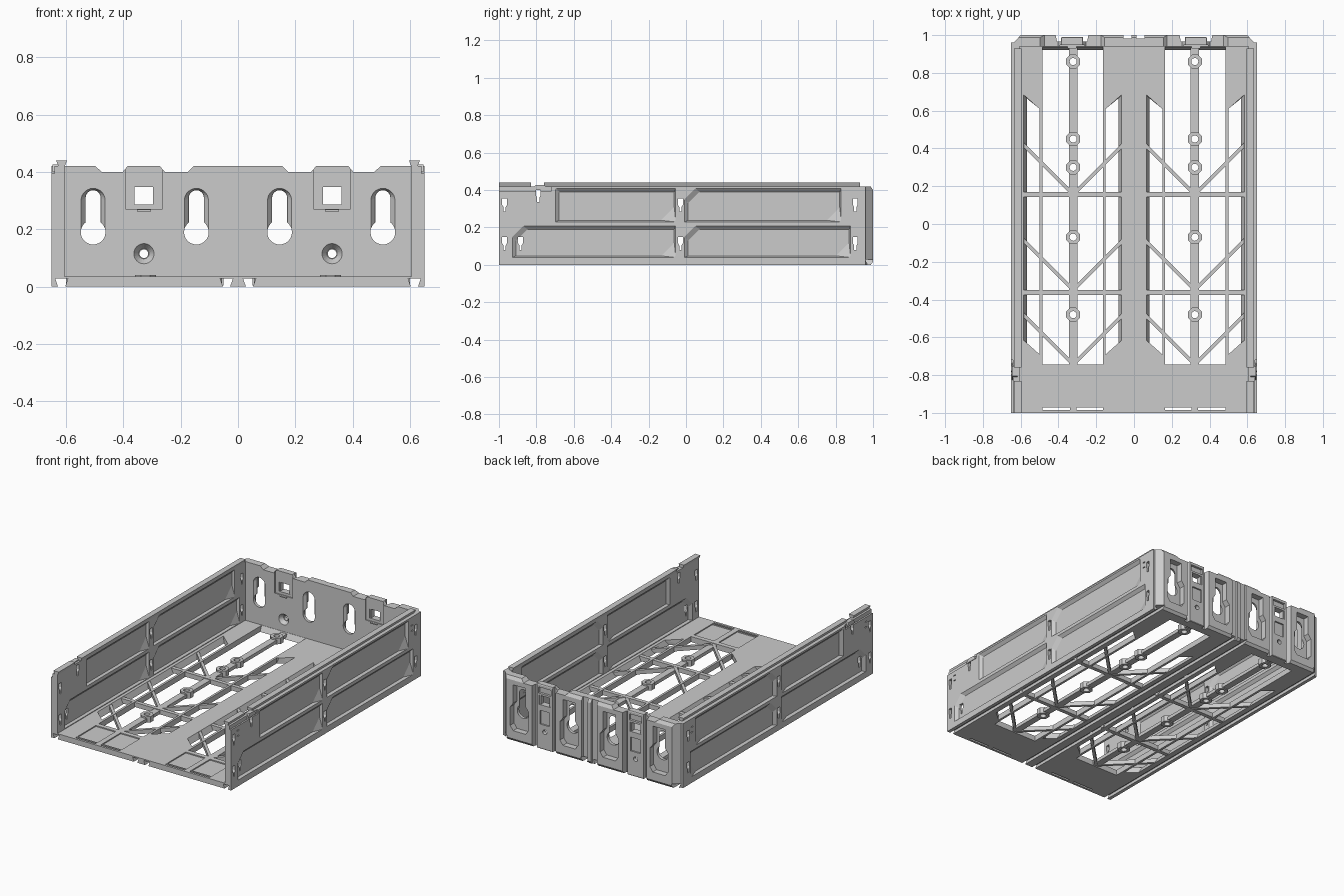
import bpy, bmesh
from math import sin, cos, pi, radians

if "Cube" in bpy.data.objects:
    bpy.data.objects.remove(bpy.data.objects["Cube"])

helpers = []


def prism(name, axis, a, b, pts, pts2=None, s=1, helper=False):
    """Extrude a 2D outline along an axis from a to b; pts2 tapers the far end, s=-1 mirrors x."""
    place = {'x': lambda p, t: (t * s, p[0], p[1]),
             'y': lambda p, t: (p[0] * s, t, p[1]),
             'z': lambda p, t: (p[0] * s, p[1], t)}[axis]
    bm = bmesh.new()
    lo = [bm.verts.new(place(p, a)) for p in pts]
    hi = [bm.verts.new(place(p, b)) for p in (pts2 or pts)]
    bm.faces.new(lo)
    bm.faces.new(hi[::-1])
    n = len(lo)
    for i in range(n):
        bm.faces.new((lo[i], hi[i], hi[(i + 1) % n], lo[(i + 1) % n]))
    bmesh.ops.recalc_face_normals(bm, faces=bm.faces)
    me = bpy.data.meshes.new(name)
    bm.to_mesh(me)
    bm.free()
    ob = bpy.data.objects.new(name, me)
    bpy.context.scene.collection.objects.link(ob)
    if helper:
        ob.hide_render = True
        helpers.append(ob)
    return ob


def cutter(axis, a, b, pts, pts2=None, s=1):
    return prism("cutter", axis, a, b, pts, pts2, s, True)


def cut(ob, cutters):
    for c in cutters:
        m = ob.modifiers.new("cut", 'BOOLEAN')
        m.operation, m.solver, m.object = 'DIFFERENCE', 'EXACT', c
    bpy.context.view_layer.update()
    dg = bpy.context.evaluated_depsgraph_get()
    me = bpy.data.meshes.new_from_object(ob.evaluated_get(dg))
    ob.modifiers.clear()
    ob.data = me


def rect(x0, x1, y0, y1):
    return [(x0, y0), (x1, y0), (x1, y1), (x0, y1)]


def arc(cx, cy, r, a0, a1, n):
    return [(cx + r * cos(radians(a0 + (a1 - a0) * i / n)),
             cy + r * sin(radians(a0 + (a1 - a0) * i / n))) for i in range(n + 1)]


def circle(cx, cy, r, n=24, turn=0):
    return arc(cx, cy, r, turn, turn + 360, n)[:-1]


def stadium(cx, z0, z1, r):
    return arc(cx, z1, r, 0, 180, 14) + arc(cx, z0, r, 180, 360, 14)


def keyhole(cx):
    return arc(cx, .31, .026, 0, 180, 12) + arc(cx, .19, .043, 127, 413, 24)


def panel(y0, y1, z0, z1, tl, br):
    return [(y0, z0), (y1 - br, z0), (y1, z0 + br), (y1, z1), (y0 + tl, z1), (y0, z1 - tl)]


def dovetail(x, z0, z1, narrow, wide):
    return [(x - narrow, z0), (x + narrow, z0), (x + wide, z1), (x - wide, z1)]


# dovetail grooves under the tray
grooves = [cutter('y', -1.1, 1.1, dovetail(x, -.004, .028, .011, .022))
           for x in (-.615, -.04, .04, .615)]

# floor plate with openings
floor = prism("floor", 'z', 0, .036, rect(-.61, .61, -1, .95))
holes = []
for s in (1, -1):
    # wide centre opening, sloped at the back edge
    holes.append(cutter('z', -.01, .05, rect(.165, .485, -.745, .915),
                        rect(.165, .485, -.745, .945), s))
    # slanted outer openings, sloped on the side away from the centre line
    for inner, outer, lip in ((.5, .59, .562), (.15, .06, .088)):
        holes.append(cutter('z', -.01, .046,
                            [(inner, -.69), (lip, -.64), (lip, .66), (inner, .61)],
                            [(inner, -.69), (outer, -.61), (outer, .69), (inner, .61)], s))
    # shallow label pads and slits at the front
    for x0, x1 in ((.165, .305), (.34, .485)):
        holes.append(cutter('z', .029, .05, rect(x0, x1, -.965, -.775), s=s))
        holes.append(cutter('z', -.01, .05, rect(x0, x1, -.985, -.972), s=s))
cut(floor, grooves + holes)

# floor grid: centre rails, diagonals, cross bars and screw bosses
for s in (1, -1):
    bores = [cutter('z', -.02, .06, circle(.322, y, .019, 12), s=s)
             for y in (.86, .45, .30, -.07, -.48)]
    rail = prism("centre_rail", 'z', .008, .03, rect(.3, .344, -.76, .95), s=s)
    cut(rail, bores)
    for bore, y in zip(bores, (.86, .45, .30, -.07, -.48)):
        boss = prism("screw_boss", 'z', .002, .041, circle(.322, y, .04, 8, 22.5), s=s)
        cut(boss, [bore])
    for y in (.155, -.35, -.745):
        for d in (1, -1):
            prism("diagonal_brace", 'z', .006, .033,
                  [(.322, y - .012), (.322 + d * .266, y + .254),
                   (.322 + d * .266, y + .28), (.322, y + .014)], s=s)
for y in (.157, -.362):
    prism("cross_bar", 'z', .004, .034, rect(-.6, -.05, y - .013, y + .013))
    prism("cross_bar", 'z', .004, .034, rect(.05, .6, y - .013, y + .013))

# side walls with recessed panels and clip slots
panels = ((-.70, -.055, .23, .41, .004), (-.01, .83, .23, .41, .06),
          (-.93, -.055, .04, .21, .06), (-.01, .88, .04, .21, .06))
slots = ((-.97, .285), (-.97, .08), (-.885, .08), (-.03, .285), (-.03, .08),
         (.905, .285), (.905, .08), (-.79, .335))
for s in (1, -1):
    wall = prism("side_wall", 'x', .605, .65, rect(-1, .96, 0, .42), s=s)
    cs = []
    for y0, y1, z0, z1, tl in panels:
        big = panel(y0, y1, z0, z1, tl, .004)
        small = panel(y0 + .022, y1 - .008, z0 + .008, z1 - .02, tl, .07)
        cs.append(cutter('x', .651, .633, big, small, s))
        cs.append(cutter('x', .604, .620, big, small, s))
    for y, z in slots:
        half = [(.006, 0), (.006, .024), (.013, .036), (.013, .07)]
        cs.append(cutter('x', .59, .67, [(y + a, z + b) for a, b in half] +
                         [(y - a, z + b) for a, b in half[::-1]], s=s))
    for y in (-.93, .868):
        for z in (.33, .365):
            cs.append(cutter('x', .644, .66, rect(y - .01, y + .01, z - .003, z + .003), s=s))
    cs.append(cutter('x', .64, .66, rect(-1.01, -.72, .395, .43), s=s))
    cut(wall, grooves + cs)
    # stacking rail on top of the wall, with a gap and a small catch
    for y0, y1 in ((-1, -.83), (-.76, .93)):
        prism("stacking_rail", 'y', y0, y1, dovetail(.615, .415, .44, .009, .019), s=s)
    prism("rail_catch", 'x', .618, .647, [(-.825, .4), (-.735, .4), (-.755, .426), (-.805, .426)], s=s)

# back wall
half_top = [(.155, .42), (.175, .4), (.255, .4), (.272, .42), (.385, .42),
            (.402, .4), (.475, .4), (.497, .42), (.65, .42)]
outline = [(-x, z) for x, z in half_top[::-1]] + half_top + [(.65, 0), (-.65, 0)]
back = prism("back_wall", 'y', .94, 1.0, outline)
cs = [cutter('z', -.1, .6, rect(-.055, -.012, .982, 1.1)),
      cutter('z', -.1, .6, rect(.012, .055, .982, 1.1)),
      cutter('x', -1, 1, [(.98, .43), (1.01, .43), (1.01, .385)]),
      cutter('x', -1, 1, [(.98, -.01), (1.01, -.01), (1.01, .03)])]
for s in (1, -1):
    # chamfered vertical corner
    cs.append(cutter('z', -.1, .6, [(.6, 1.0), (.6, 1.1), (.8, 1.1), (.8, .945), (.65, .945)], s=s))
    for x in (.145, .505):
        cs.append(cutter('y', .939, .958, stadium(x, .19, .3, .043), stadium(x, .19, .31, .027), s))
        cs.append(cutter('y', .9, 1.1, keyhole(x), s=s))
        # stepped pocket behind each keyhole
        cs.append(cutter('y', .96, 1.1, [(x - .044, .37), (x + .044, .37), (x + .044, .25),
                                         (x + .066, .22), (x + .066, .1), (x + .045, .07),
                                         (x - .045, .07), (x - .066, .1), (x - .066, .22),
                                         (x - .044, .25)], s=s))
    # latch window column, screw hole and side channels
    c = .328
    cs.append(cutter('y', .93, .947, rect(c - .065, c + .065, .27, .43), s=s))
    cs.append(cutter('y', .9, 1.1, rect(c - .04, c + .04, .287, .347), s=s))
    cs.append(cutter('y', .939, .965, circle(c, .115, .036), circle(c, .115, .018), s))
    cs.append(cutter('y', .9, 1.1, circle(c, .115, .015), s=s))
    cs.append(cutter('z', -.1, .6, rect(c - .057, c + .057, .99, 1.1), s=s))
    for d in (1, -1):
        cs.append(cutter('z', -.1, .6, [(c + d * .052, 1.1), (c + d * .058, .965),
                                        (c + d * .08, .965), (c + d * .105, 1.1)], s=s))
    cs.append(cutter('y', .98, 1.1, rect(c - .035, c + .035, .16, .25), s=s))
    cs.append(cutter('y', .975, 1.1, rect(c - .045, c + .045, .36, .4), s=s))
    prism("latch_tab", 'y', .93, .945, rect(c - .024, c + .024, .262, .269), s=s)
cut(back, grooves + cs)

# window side lips
for s in (1, -1):
    for x in (.288, .36):
        prism("window_lip", 'y', .952, .985, rect(x, x + .008, .285, .349), s=s)

for h in helpers:
    bpy.data.objects.remove(h, do_unlink=True)
